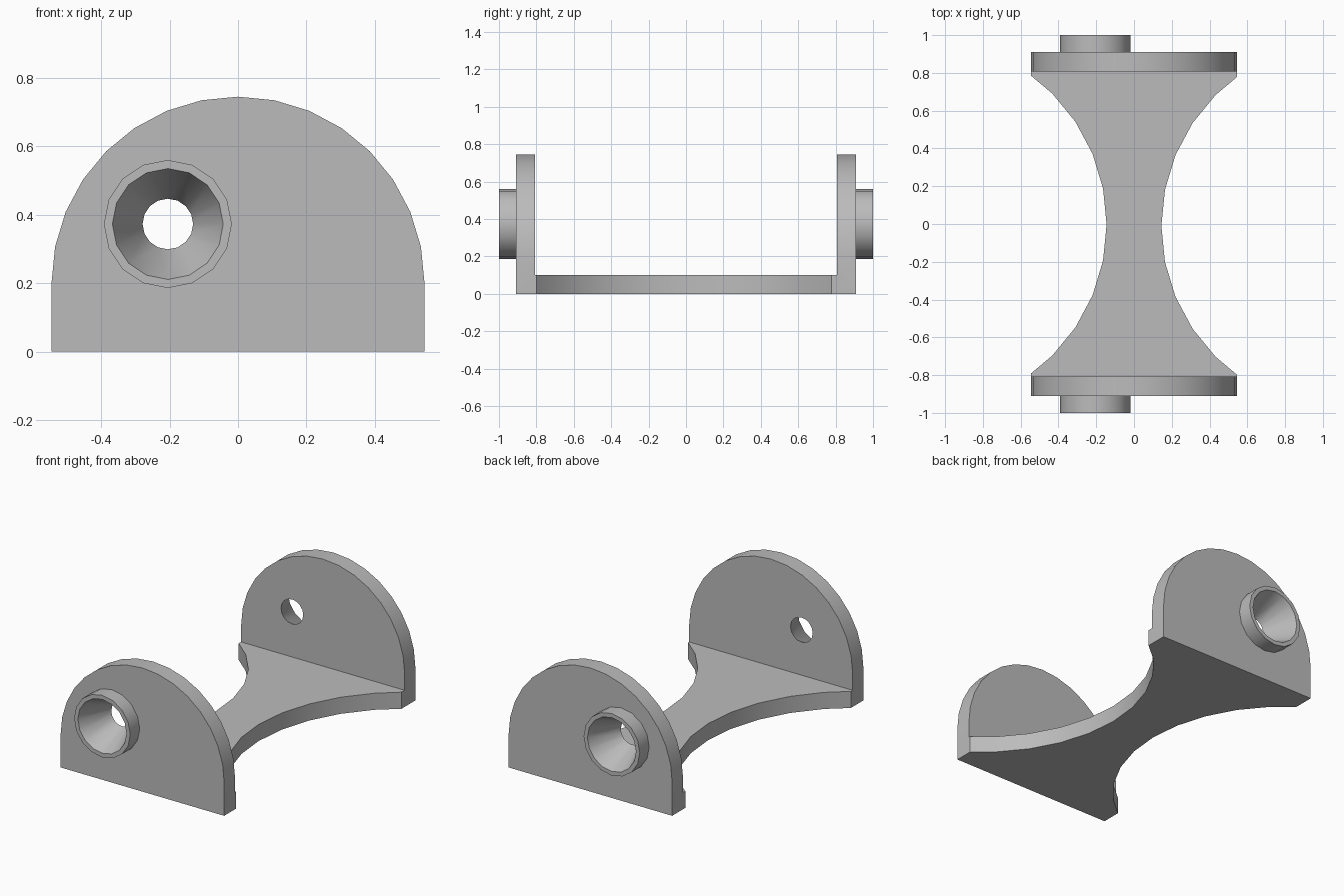
import bpy, bmesh
from math import sin, cos, pi, radians
from mathutils import Vector

if "Cube" in bpy.data.objects:
    bpy.data.objects.remove(bpy.data.objects["Cube"], do_unlink=True)

grey = bpy.data.materials.new("plain grey")
grey.use_nodes = True
grey.diffuse_color = (0.5, 0.5, 0.5, 1)
grey.node_tree.nodes["Principled BSDF"].inputs["Base Color"].default_value = grey.diffuse_color

HALF, ARCH_Z = 0.545, 0.2
INNER, OUTER, TIP = 0.808, 0.91, 1.0
BOSS_X, BOSS_Z = -0.205, 0.373


def loft(name, start, end):
    """Closed solid between two matching outlines."""
    bm = bmesh.new()
    a, b = ([bm.verts.new(p) for p in ring] for ring in (start, end))
    bm.faces.new(a)
    bm.faces.new(b[::-1])
    for i in range(len(a)):
        j = (i + 1) % len(a)
        bm.faces.new((a[j], a[i], b[i], b[j]))
    bmesh.ops.recalc_face_normals(bm, faces=bm.faces)
    mesh = bpy.data.meshes.new(name)
    bm.to_mesh(mesh)
    bm.free()
    mesh.materials.append(grey)
    obj = bpy.data.objects.new(name, mesh)
    bpy.context.collection.objects.link(obj)
    return obj


def ring(r, y):
    return [(BOSS_X + r * sin(i * pi / 8), y, BOSS_Z + r * cos(i * pi / 8)) for i in range(16)]


def combine(target, tool, operation):
    tool.hide_render = True
    bpy.context.view_layer.objects.active = target
    mod = target.modifiers.new(operation, 'BOOLEAN')
    mod.operation, mod.solver, mod.object = operation, 'EXACT', tool
    bpy.ops.object.modifier_apply(modifier=mod.name)
    bpy.data.objects.remove(tool, do_unlink=True)


# Waisted floor: each side is scooped by a 32-sided circle
def scoop(side, shift):
    r, cx = 0.98, 1.125
    pts = [(side * (cx - r * cos(k * pi / 16)), shift + r * sin(k * pi / 16)) for k in range(-4, 5)]
    reach = 0.788
    ends = [(side * HALF, shift + s * reach) for s in (-1, 1)]
    join = OUTER - 0.04
    return [(side * HALF, -join), ends[0], *pts, ends[1], (side * HALF, join)]


plan = scoop(1, -0.01) + scoop(-1, -0.003)[::-1]
bracket = loft("bracket", [(x, y, 0) for x, y in plan], [(x, y, 0.1) for x, y in plan])

# Arched end plates, each with a boss and a countersunk hole
arch = [(HALF * cos(i * pi / 16), ARCH_Z + HALF * sin(i * pi / 16)) for i in range(17)]
arch = [(HALF, 0), *arch, (-HALF, 0)]
for s in (-1, 1):
    plate = loft("end_plate", [(x, s * INNER, z) for x, z in arch], [(x, s * OUTER, z) for x, z in arch])
    combine(bracket, plate, 'UNION')
    boss = loft("boss", ring(0.187, s * (OUTER - 0.04)), ring(0.187, s * TIP))
    combine(bracket, boss, 'UNION')
    slope, extra = (0.162 - 0.074) / (TIP - INNER), 0.03
    cone = loft("funnel_cutter", ring(0.074 - slope * extra, s * (INNER - extra)),
                ring(0.162 + slope * extra, s * (TIP + extra)))
    combine(bracket, cone, 'DIFFERENCE')

# Merge coplanar faces, then smooth the round surfaces
bm = bmesh.new()
bm.from_mesh(bracket.data)
bmesh.ops.remove_doubles(bm, verts=bm.verts, dist=0.0001)
bmesh.ops.dissolve_limit(bm, angle_limit=radians(0.5), verts=bm.verts, edges=bm.edges)
bm.to_mesh(bracket.data)
bm.free()
bpy.ops.object.select_all(action='DESELECT')
bracket.select_set(True)
bpy.context.view_layer.objects.active = bracket
bpy.ops.object.shade_smooth_by_angle(angle=radians(30))
